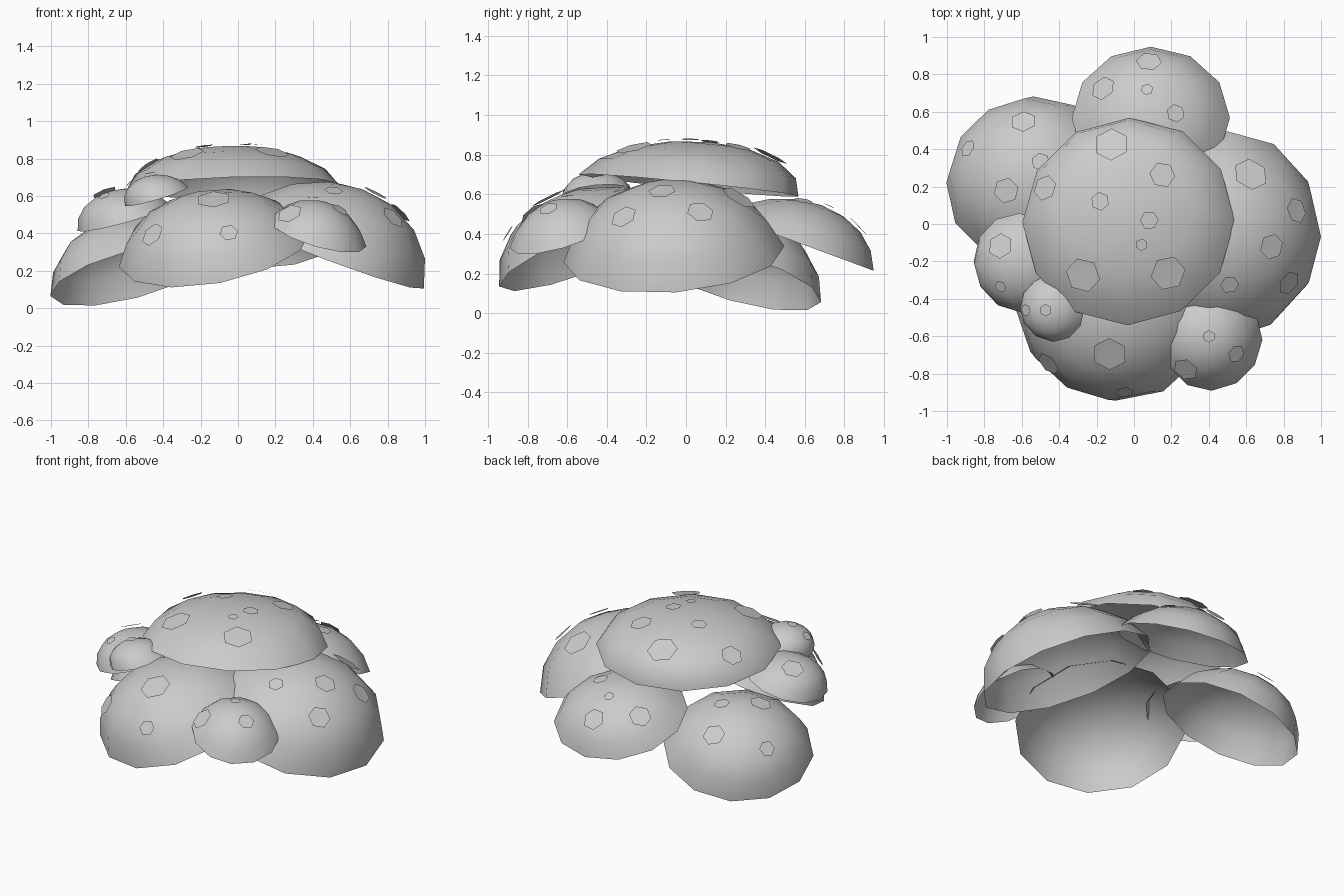
import bpy, bmesh, math
from mathutils import Vector, Matrix

if "Cube" in bpy.data.objects:
    bpy.data.objects.remove(bpy.data.objects["Cube"])

grey = bpy.data.materials.new("light_grey")
grey.use_nodes = True
grey.diffuse_color = (0.6, 0.6, 0.6, 1)
grey.node_tree.nodes["Principled BSDF"].inputs["Base Color"].default_value = grey.diffuse_color

SIDES, RINGS = 12, 4
UP = Vector((0, 0, 1))
# Spot radii
TINY, SMALL, MEDIUM, LARGE = 0.033, 0.05, 0.07, 0.095


def add_object(name, bm, smooth):
    mesh = bpy.data.meshes.new(name)
    bm.to_mesh(mesh)
    bm.free()
    mesh.materials.append(grey)
    for face in mesh.polygons:
        face.use_smooth = smooth
    obj = bpy.data.objects.new(name, mesh)
    bpy.context.collection.objects.link(obj)


def dome_matrix(centre, slope, radius, height):
    """Tilt a unit sphere, then squash it upright, so its cut rim has the given slope."""
    stretch = radius / height
    normal = Vector((-slope[0] * stretch, -slope[1] * stretch, 1)).normalized()
    turn = UP.rotation_difference(normal).to_matrix().to_4x4()
    return Matrix.Translation(centre) @ Matrix.Diagonal((radius, radius, height, 1)) @ turn


def add_dome(name, matrix, reach):
    """Open shell: a sphere cap spun from an arc that spans the reach angle."""
    bm = bmesh.new()
    angles = [math.radians(reach) * i / RINGS for i in range(RINGS + 1)]
    arc = [bm.verts.new((math.sin(a), 0, math.cos(a))) for a in angles]
    edges = [bm.edges.new(pair) for pair in zip(arc, arc[1:])]
    bmesh.ops.spin(bm, geom=arc + edges, cent=(0, 0, 0), axis=UP,
                   angle=math.tau, steps=SIDES)
    bmesh.ops.remove_doubles(bm, verts=bm.verts, dist=0.001)
    bmesh.ops.recalc_face_normals(bm, faces=bm.faces)
    inward = [f for f in bm.faces if f.normal.dot(f.calc_center_median()) < 0]
    bmesh.ops.reverse_faces(bm, faces=inward)
    bmesh.ops.transform(bm, matrix=matrix, verts=bm.verts)
    add_object(name, bm, True)


def add_spots(name, matrix, spots):
    """Flat hexagons floating just above the dome at the given x, y."""
    bm = bmesh.new()
    inverse = matrix.to_3x3().inverted()
    centre = matrix.translation
    for i, (x, y, radius) in enumerate(spots):
        base = inverse @ Vector((x - centre.x, y - centre.y, 0))
        ray = inverse @ UP
        a, b, c = ray.dot(ray), base.dot(ray), base.dot(base) - 1
        z = (-b + math.sqrt(max(b * b - a * c, 0))) / a
        normal = (inverse.transposed() @ (base + ray * z)).normalized()
        place = Vector((x, y, centre.z + z)) + normal * 0.012
        turn = UP.rotation_difference(normal).to_matrix().to_4x4()
        bmesh.ops.create_circle(
            bm, cap_ends=True, segments=6, radius=radius,
            matrix=Matrix.Translation(place) @ turn @ Matrix.Rotation(i * 0.4, 4, 'Z'))
    add_object(name, bm, False)


def add_cap(name, centre, slope, radius, height, spots, reach=77):
    matrix = dome_matrix(centre, slope, radius, height)
    add_dome(name, matrix, reach)
    add_spots(name + "_spots", matrix, spots)


# Top cap
add_cap("top_cap", centre=(-0.025, 0, 0.62), slope=(0.03, -0.1),
        radius=0.572, height=0.25, reach=84,
        spots=[(-0.12, 0.42, LARGE), (0.15, 0.26, MEDIUM), (-0.47, 0.19, MEDIUM),
               (-0.18, 0.12, SMALL), (0.08, 0.02, SMALL), (0.04, -0.11, TINY),
               (-0.27, -0.27, LARGE), (0.18, -0.26, LARGE)])

# Large caps around it
add_cap("left_cap", centre=(0.43, -0.05, 0.2), slope=(-0.38, 0.08),
        radius=0.575, height=0.48,
        spots=[(0.62, 0.26, LARGE), (0.86, 0.07, MEDIUM), (0.73, -0.12, MEDIUM),
               (0.82, -0.31, MEDIUM), (0.51, -0.32, SMALL)])
add_cap("front_cap", centre=(-0.085, -0.395, 0.2), slope=(0.21, 0.4),
        radius=0.555, height=0.44, reach=72,
        spots=[(-0.13, -0.69, LARGE), (-0.45, -0.74, MEDIUM), (-0.05, -0.89, SMALL)])
add_cap("right_back_cap", centre=(-0.53, 0.21, 0.1), slope=(0.28, -0.3),
        radius=0.475, height=0.4,
        spots=[(-0.59, 0.54, MEDIUM), (-0.88, 0.4, SMALL),
               (-0.68, 0.18, MEDIUM), (-0.5, 0.33, SMALL)])
add_cap("back_cap", centre=(0.09, 0.485, 0.225), slope=(0, -0.37),
        radius=0.463, height=0.355, reach=66,
        spots=[(-0.16, 0.72, MEDIUM), (0.08, 0.86, MEDIUM),
               (0.07, 0.715, TINY), (0.22, 0.59, SMALL)])

# Small caps
add_cap("small_right_cap", centre=(-0.585, -0.2, 0.44), slope=(0.28, 0.1),
        radius=0.275, height=0.2,
        spots=[(-0.71, -0.12, MEDIUM), (-0.71, -0.33, TINY)])
add_cap("small_front_cap", centre=(0.385, -0.59, 0.26), slope=(-0.3, 0.3),
        radius=0.31, height=0.32, reach=61,
        spots=[(0.4, -0.6, TINY), (0.54, -0.69, SMALL), (0.28, -0.77, MEDIUM)])
add_cap("tiny_cap", centre=(-0.425, -0.445, 0.58), slope=(0.3, 0.1),
        radius=0.185, height=0.135, reach=82,
        spots=[(-0.47, -0.46, TINY), (-0.57, -0.46, TINY)])
